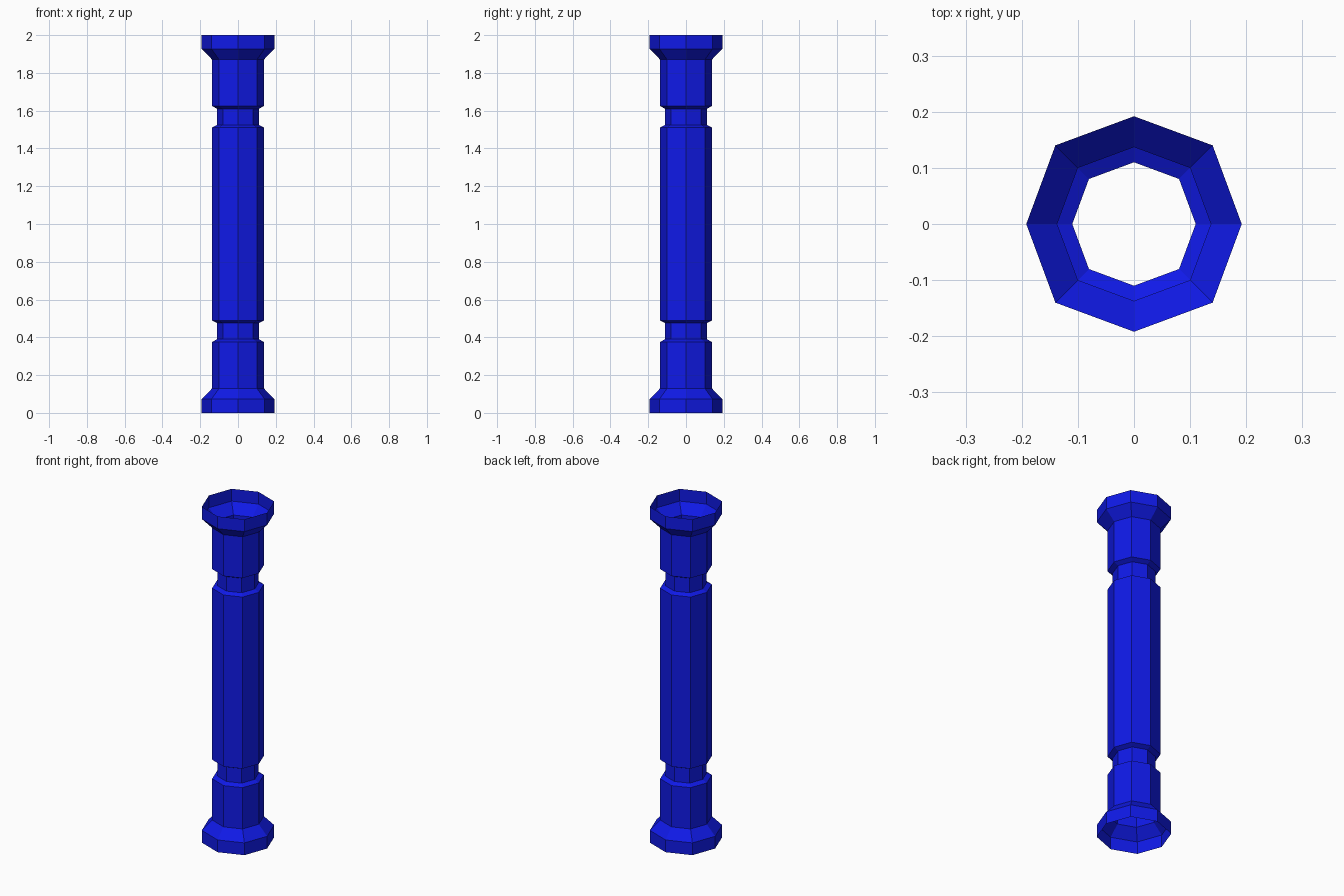
import bpy, bmesh, math

if "Cube" in bpy.data.objects:
    bpy.data.objects.remove(bpy.data.objects["Cube"])

# Half profile from the foot upwards: (radius at axis corners, height)
half = [(0.192, 0.0), (0.192, 0.073), (0.137, 0.13), (0.137, 0.376),
        (0.11, 0.39), (0.11, 0.476), (0.137, 0.489)]
# The upper half mirrors the lower one about z = 1
profile = half + [(r, 2.0 - z) for r, z in reversed(half)]

SIDES = 8
DIAGONAL = 1.032  # diagonal corners sit slightly further out


def make_ring(bm, radius, z):
    verts = []
    for i in range(SIDES):
        a = 2 * math.pi * i / SIDES
        r = radius * (DIAGONAL if i % 2 else 1.0)
        verts.append(bm.verts.new((r * math.cos(a), r * math.sin(a), z)))
    return verts


# Hollow column, open at both ends
bm = bmesh.new()
rings = [make_ring(bm, r, z) for r, z in profile]
for low, high in zip(rings, rings[1:]):
    for i in range(SIDES):
        j = (i + 1) % SIDES
        bm.faces.new((low[i], low[j], high[j], high[i]))

mesh = bpy.data.meshes.new("column")
bm.to_mesh(mesh)
bm.free()
column = bpy.data.objects.new("column", mesh)
bpy.context.collection.objects.link(column)

# Blue paint
blue = bpy.data.materials.new("blue")
blue.diffuse_color = (0.005, 0.01, 0.8, 1.0)
blue.use_nodes = True
blue.node_tree.nodes["Principled BSDF"].inputs["Base Color"].default_value = blue.diffuse_color
mesh.materials.append(blue)
